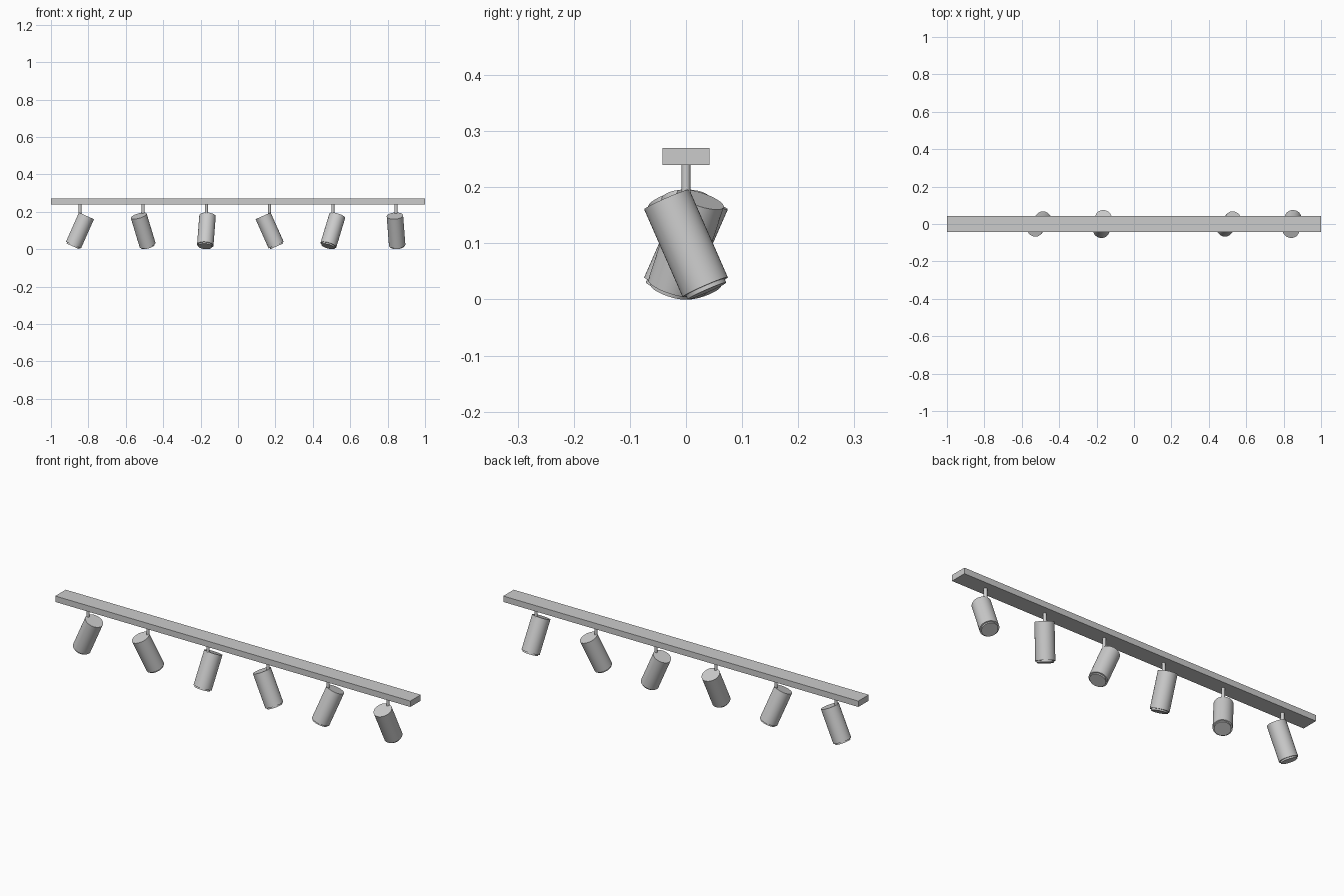
import bpy
from math import radians
from mathutils import Vector, Matrix

if "Cube" in bpy.data.objects:
    bpy.data.objects.remove(bpy.data.objects["Cube"])

TILT = radians(24)
PIVOT_Z = 0.10
SPACING = 0.338
# heading each lamp shines towards, measured from +x
HEADINGS = [180, 47, 260, 0, 227, 80]


def cylinder(name, radius, z0, z1, matrix, sides=40):
    """Cylinder spanning z0..z1 along the local axis of matrix."""
    bpy.ops.mesh.primitive_cylinder_add(vertices=sides, radius=radius, depth=z1 - z0)
    ob = bpy.context.object
    ob.name = name
    ob.matrix_world = matrix @ Matrix.Translation((0, 0, (z0 + z1) / 2))
    bpy.ops.object.shade_smooth_by_angle(angle=radians(35))
    return ob


# ceiling rail
bpy.ops.mesh.primitive_cube_add(size=1, location=(0, 0, 0.255))
rail = bpy.context.object
rail.name = "ceiling_rail"
rail.scale = (2.0, 0.084, 0.03)
bpy.ops.object.transform_apply(location=False, rotation=False, scale=True)

for i, heading in enumerate(HEADINGS):
    x = (i - 2.5) * SPACING
    # hanging stem
    cylinder(f"stem_{i + 1}", 0.008, 0.19, 0.24, Matrix.Translation((x, 0, 0)), 20)
    # tilted head: lamp barrel and the narrower lens below it
    aim = (Matrix.Translation((x, 0, PIVOT_Z))
           @ Matrix.Rotation(radians(heading), 4, 'Z')
           @ Matrix.Rotation(-TILT, 4, 'Y'))
    cylinder(f"lamp_barrel_{i + 1}", 0.044, -0.0855, 0.0855, aim)
    cylinder(f"lens_{i + 1}", 0.0375, -0.093, -0.0845, aim)
